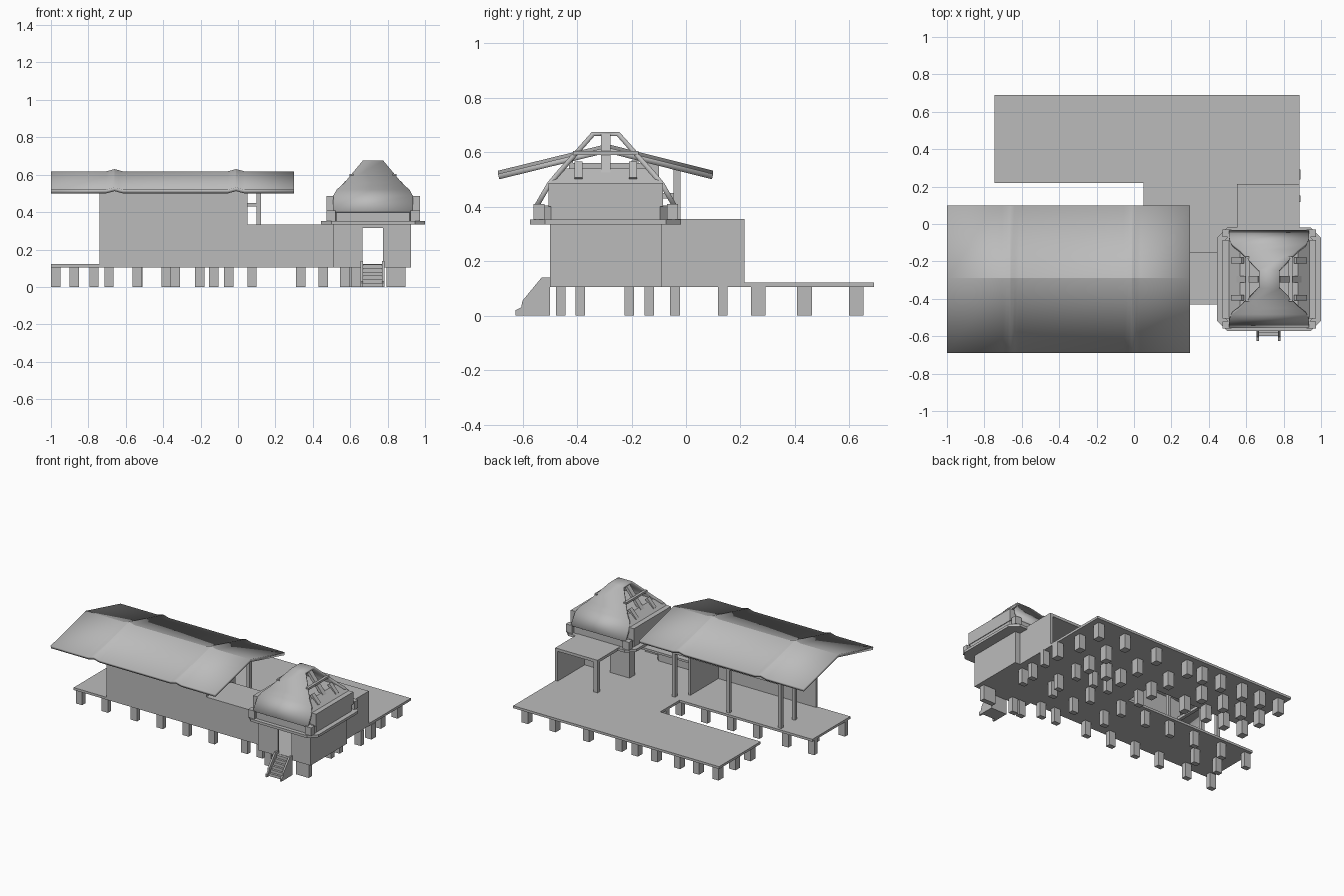
import bpy, bmesh, math
from mathutils import Vector

old = bpy.data.objects.get("Cube")
if old:
    bpy.data.objects.remove(old, do_unlink=True)

grey = bpy.data.materials.new("plain_grey")
grey.use_nodes = True
grey.diffuse_color = (0.5, 0.5, 0.5, 1)
grey.node_tree.nodes["Principled BSDF"].inputs["Base Color"].default_value = (0.5, 0.5, 0.5, 1)


def finish(name, bm):
    bmesh.ops.recalc_face_normals(bm, faces=bm.faces)
    me = bpy.data.meshes.new(name)
    bm.to_mesh(me)
    bm.free()
    me.materials.append(grey)
    ob = bpy.data.objects.new(name, me)
    bpy.context.scene.collection.objects.link(ob)
    return ob


def add_box(bm, x0, x1, y0, y1, z0, z1):
    vs = bmesh.ops.create_cube(bm, size=1)["verts"]
    for v in vs:
        v.co = ((x0 + x1) / 2 + v.co.x * (x1 - x0),
                (y0 + y1) / 2 + v.co.y * (y1 - y0),
                (z0 + z1) / 2 + v.co.z * (z1 - z0))


def boxes(name, *specs):
    bm = bmesh.new()
    for s in specs:
        add_box(bm, *s)
    return finish(name, bm)


def prism(name, points, offset):
    bm = bmesh.new()
    face = bm.faces.new([bm.verts.new(p) for p in points])
    out = bmesh.ops.extrude_face_region(bm, geom=[face])["geom"]
    bmesh.ops.translate(bm, vec=offset, verts=[v for v in out if isinstance(v, bmesh.types.BMVert)])
    return finish(name, bm)


def beam(name, a, b, width, depth):
    # square bar between two points
    a, b = Vector(a), Vector(b)
    bm = bmesh.new()
    add_box(bm, -depth / 2, depth / 2, -width / 2, width / 2, 0, (b - a).length)
    ob = finish(name, bm)
    ob.location = a
    ob.rotation_euler = (0, math.atan2(b.x - a.x, b.z - a.z), 0)
    return ob


FLOOR, DECK, LOW = 0.105, 0.122, 0.335

# Deck with the notch at the back
outline = [(-1, -.43), (.51, -.43), (.51, -.5), (.925, -.5), (.925, -.09), (.885, -.09),
           (.885, .69), (-.745, .69), (-.745, .22), (.05, .22), (.05, 0), (-1, 0)]
prism("deck", [(x, y, FLOOR) for x, y in outline], (0, 0, DECK - FLOOR))

# Rows of short stilts
rows = {
    -.388: (-.975, -.77, -.54, -.335, -.13, .075, .335, .455),
    -.208: (-.875, -.69, .075, .335),
    -.04: (-.975, -.77, -.54, -.335, -.13, .075, .335, .6, .82),
    .135: (.075, .335, .455, .6, .865),
    .265: (-.69, -.535, -.385, -.205, .075, .335, .455, .6, .865),
    .435: (-.69, -.535, -.385, -.205, .075, .335, .6, .82),
    .625: (-.69, -.535, -.385, -.205, -.05, .075, .335, .6, .82),
    -.46: (.57, .63, .82, .87),
    -.135: (.57, .82),
}
bm = bmesh.new()
for y, xs in rows.items():
    half = .027 if y > .2 else .018
    for x in xs:
        add_box(bm, x - .025, x + .025, y - half, y + half, 0, FLOOR)
finish("stilts", bm)

# Hall walls, posts and rails under the long roof
boxes("hall_walls",
      (-.74, .05, -.43, -.415, FLOOR, .575),
      (.035, .05, -.415, -.1, DECK, .56))
boxes("hall_frame",
      *[(x, x + .024, -.045, -.02, DECK, .54) for x in (-.74, -.33, .1)],
      (-.74, -.716, -.2, -.175, DECK, .57),
      (-.74, .124, -.045, -.02, .43, .45),
      (-.74, -.716, -.43, -.02, .43, .45))

# Long gable roof with two swelling ribs
bm = bmesh.new()
profile = [(-.69, .52), (-.29, .618), (.1, .52)]
stations = [(-1, 0)]
for centre in (-.66, -.01):
    stations += [(centre + d * .045, .012 * (1 + math.cos(math.pi * d)) / 2)
                 for d in (-1, -.5, 0, .5, 1)]
stations.append((.3, 0))
grid = [[bm.verts.new((x, y, z + lift)) for y, z in profile] for x, lift in stations]
for a, b in zip(grid, grid[1:]):
    for i in range(2):
        bm.faces.new((a[i], b[i], b[i + 1], a[i + 1]))
roof = finish("long_roof", bm)
mod = roof.modifiers.new("thickness", "SOLIDIFY")
mod.thickness = .02
mod.offset = -1
for p in roof.data.polygons:
    if p.normal.z < 0:
        p.flip()

# Corridor between hall and tower
boxes("corridor",
      (.05, .51, -.43, -.415, FLOOR, LOW),
      (.05, .53, -.43, -.15, LOW - .015, LOW))

# Tower room with front and back doorways
bm = bmesh.new()
for y in (-.5, -.105):
    add_box(bm, .51, .665, y, y + .015, FLOOR, LOW)
    add_box(bm, .775, .925, y, y + .015, FLOOR, LOW)
    add_box(bm, .665, .775, y, y + .015, .315, LOW)
add_box(bm, .91, .925, -.485, -.105, FLOOR, LOW)
add_box(bm, .51, .525, -.485, -.43, FLOOR, LOW)
add_box(bm, .51, .525, -.15, -.105, FLOOR, LOW)
finish("tower_room", bm)

# Back porch
boxes("porch",
      (.55, .885, -.09, .215, LOW, .355),
      (.865, .885, -.09, .215, DECK, LOW),
      (.55, .58, .185, .215, DECK, LOW))

# Front stairs
bm = bmesh.new()
for i in range(6):
    y = -.6 + i * .016
    add_box(bm, .665, .775, y, -.5, i * .02, (i + 1) * .02)
finish("stair_steps", bm)
side = [(-.625, 0), (-.625, .02), (-.605, .03), (-.6, .055), (-.53, .14), (-.5, .14), (-.5, 0)]
for x, name in ((.655, "stair_side_right"), (.77, "stair_side_left")):
    prism(name, [(x, y, z) for y, z in side], (.012, 0, 0))

# Tower top
CX, CY = .722, -.295


def octagon(hx, hy, cut, z):
    pts = [(hx - cut, -hy), (hx, -hy + cut), (hx, hy - cut), (hx - cut, hy),
           (-hx + cut, hy), (-hx, hy - cut), (-hx, -hy + cut), (-hx + cut, -hy)]
    return [(CX + x, CY + y, z) for x, y in pts]


prism("tower_plate", octagon(.278, .277, .055, LOW), (0, 0, .018))
prism("tower_drum", octagon(.245, .25, .05, .353), (0, 0, .052))
bm = bmesh.new()
for sx in (-1, 1):
    for sy in (-1, 1):
        x, y = CX + sx * .225, CY + sy * .245
        add_box(bm, x - .025, x + .025, y - .02, y + .02, .353, .41)
finish("corner_blocks", bm)
boxes("side_panels", *[(CX + s * .23 - .02, CX + s * .23 + .02, CY - .21, CY + .21, .40, .487)
                       for s in (-1, 1)])

# Sloping inner body
bm = bmesh.new()
rings = []
for hx, hy, z in ((.215, .205, .40), (.215, .205, .487), (.155, .16, .54)):
    rings.append([bm.verts.new((CX + a * hx, CY + b * hy, z))
                  for a, b in ((-1, -1), (1, -1), (1, 1), (-1, 1))])
for lo, hi in zip(rings, rings[1:]):
    for i in range(4):
        j = (i + 1) % 4
        bm.faces.new((lo[i], lo[j], hi[j], hi[i]))
bm.faces.new(rings[0])
bm.faces.new(rings[-1])
finish("tower_body", bm)

# Folded shell, open at both sides
levels = [(.215, .262, .405), (.212, .215, .487), (.195, .188, .52),
          (.155, .157, .555), (.055, .05, .675)]
bm = bmesh.new()
path = [(hx, -hy, z) for hx, hy, z in levels] + [(hx, hy, z) for hx, hy, z in reversed(levels)]
pairs = [[bm.verts.new((CX + s * hx, CY + y, z)) for s in (-1, 1)] for hx, y, z in path]
for a, b in zip(pairs, pairs[1:]):
    bm.faces.new((a[0], a[1], b[1], b[0]))
shell = finish("tower_shell", bm)
if max(shell.data.polygons, key=lambda p: p.center.z).normal.z < 0:
    shell.data.flip_normals()
mod = shell.modifiers.new("thickness", "SOLIDIFY")
mod.thickness = .018
mod.offset = -1

# Side window ribs and cross bars
for s, label in ((-1, "right"), (1, "left")):
    beam("window_rib_" + label, (CX + s * .165, CY, .52), (CX + s * .05, CY, .66), .035, .02)
    for k in (-.1, .1):
        beam("window_bar_" + label, (CX + s * .195, CY + k, .5), (CX + s * .14, CY + k, .56), .03, .02)
    x = CX + s * .115
    boxes("cross_bar_" + label, (x - .01, x + .01, CY - .12, CY + .12, .59, .605))

# Smooth shading with sharp edges on the curved roofs
for ob in (roof, shell):
    bpy.ops.object.select_all(action="DESELECT")
    ob.select_set(True)
    bpy.context.view_layer.objects.active = ob
    bpy.ops.object.shade_smooth_by_angle(angle=math.radians(25))
